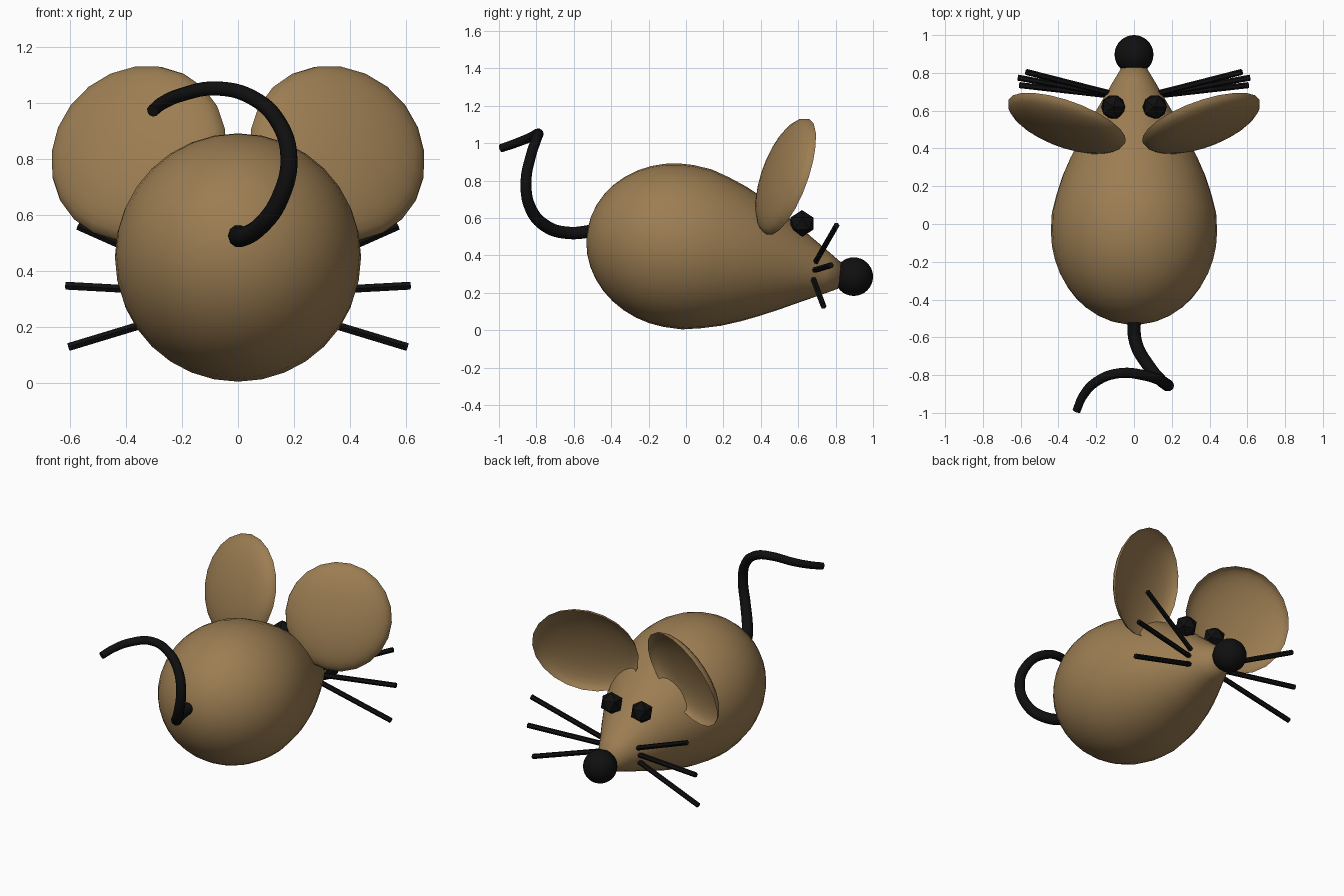
import bpy, bmesh, math
from mathutils import Vector, Matrix

cube = bpy.data.objects.get("Cube")
if cube:
    bpy.data.objects.remove(cube, do_unlink=True)


def material(name, rgb):
    m = bpy.data.materials.new(name)
    m.use_nodes = True
    m.diffuse_color = (*rgb, 1)
    m.node_tree.nodes["Principled BSDF"].inputs["Base Color"].default_value = (*rgb, 1)
    return m


FUR = material("brown fur", (0.33, 0.205, 0.085))
BLACK = material("soft black", (0.005, 0.005, 0.005))


def finish(name, bm, mat, smooth=True):
    """Turn a bmesh into a named object."""
    mesh = bpy.data.meshes.new(name)
    for f in bm.faces:
        f.smooth = smooth
    bm.to_mesh(mesh)
    bm.free()
    mesh.materials.append(mat)
    ob = bpy.data.objects.new(name, mesh)
    bpy.context.collection.objects.link(ob)
    return ob


def placed(origin, axis):
    """Matrix that puts local z along the axis."""
    return Matrix.Translation(origin) @ Vector(axis).to_track_quat("Z", "Y").to_matrix().to_4x4()


def lathe(name, profile, segments, matrix, mat):
    """Revolve (radius, height) points about local z."""
    bm = bmesh.new()
    verts = [bm.verts.new((r, 0, h)) for r, h in profile]
    edges = [bm.edges.new(pair) for pair in zip(verts, verts[1:])]
    bmesh.ops.spin(bm, geom=verts + edges, cent=(0, 0, 0), axis=(0, 0, 1),
                   angle=math.tau, steps=segments, use_duplicate=False)
    bmesh.ops.remove_doubles(bm, verts=bm.verts, dist=0.0005)
    bmesh.ops.recalc_face_normals(bm, faces=bm.faces)
    bm.transform(matrix)
    return finish(name, bm, mat)


def quarter(radius, depth, steps):
    """Quarter ellipse from the pole at -depth to the rim at 0."""
    angles = [i * math.pi / 2 / steps for i in range(steps + 1)]
    return [(radius * math.sin(a), -depth * math.cos(a)) for a in angles]


def tube(name, points, radii, mat, smooth_path=True, resolution=3):
    """Round tube along a path."""
    curve = bpy.data.curves.new(name, "CURVE")
    curve.dimensions = "3D"
    curve.bevel_depth = 1
    curve.bevel_resolution = resolution
    curve.use_fill_caps = True
    curve.resolution_u = 6
    spline = curve.splines.new("BEZIER" if smooth_path else "POLY")
    pts = spline.bezier_points if smooth_path else spline.points
    pts.add(len(points) - 1)
    for i, (p, co) in enumerate(zip(pts, points)):
        p.co = co if smooth_path else (*co, 1)
        if smooth_path:
            p.handle_left_type = p.handle_right_type = "AUTO"
        p.radius = radii[0] + (radii[1] - radii[0]) * i / (len(points) - 1)
    ob = bpy.data.objects.new(name, curve)
    bpy.context.collection.objects.link(ob)
    curve.materials.append(mat)
    # Convert to a mesh
    bpy.ops.object.select_all(action="DESELECT")
    ob.select_set(True)
    bpy.context.view_layer.objects.active = ob
    bpy.ops.object.convert(target="MESH")
    ob = bpy.context.view_layer.objects.active
    ob.name = name
    bpy.ops.object.shade_smooth_by_angle(angle=math.radians(50))
    return ob


# Body: rounded rump running into a tapered snout, tilted down to the nose
front = [0.435, 0.41, 0.378, 0.335, 0.285, 0.23, 0.172, 0.115]
body_profile = quarter(0.44, 0.495, 10)
body_profile += [(r, 0.1 * (i + 1)) for i, r in enumerate(front)]
body_profile += [(0.068, 0.88), (0, 0.885)]
lathe("body", body_profile, 32, placed((0, -0.04, 0.45), (0, 0.983, -0.184)), FUR)

# Nose
bm = bmesh.new()
bmesh.ops.create_uvsphere(bm, u_segments=32, v_segments=16, radius=0.103,
                          matrix=Matrix.Translation((0, 0.897, 0.286)))
finish("nose", bm, BLACK)

# Paired parts
whisker_ends = {
    "upper": ((0.12, 0.69, 0.36), (0.57, 0.805, 0.56)),
    "middle": ((0.12, 0.685, 0.32), (0.615, 0.775, 0.347)),
    "lower": ((0.12, 0.68, 0.275), (0.605, 0.735, 0.128)),
}
for side, s in (("left", 1), ("right", -1)):
    # Ear: thin shallow bowl, open forwards and inwards
    lathe(side + "_ear", quarter(0.33, 0.1, 8), 22,
          placed((0.355 * s, 0.545, 0.82), (-0.322 * s, 0.89, -0.322)), FUR)

    # Eye: faceted bead
    bm = bmesh.new()
    bmesh.ops.create_icosphere(bm, subdivisions=1, radius=0.072,
                               matrix=Matrix.Translation((0.11 * s, 0.62, 0.57)))
    finish(side + "_eye", bm, BLACK, smooth=False)

    # Whiskers
    for label, ends in whisker_ends.items():
        path = [(x * s, y, z) for x, y, z in ends]
        tube(f"{side}_{label}_whisker", path, (0.016, 0.016), BLACK, False, 1)

# Tail: curls up, over and back
tail_path = [
    (0, -0.47, 0.535), (0.01, -0.63, 0.52), (0.08, -0.755, 0.56),
    (0.15, -0.835, 0.66), (0.182, -0.855, 0.8), (0.145, -0.83, 0.93),
    (0.05, -0.8, 1.02), (-0.08, -0.79, 1.052), (-0.2, -0.835, 1.03),
    (-0.27, -0.91, 1.0), (-0.305, -0.99, 0.972),
]
tube("tail", tail_path, (0.036, 0.022), BLACK)
